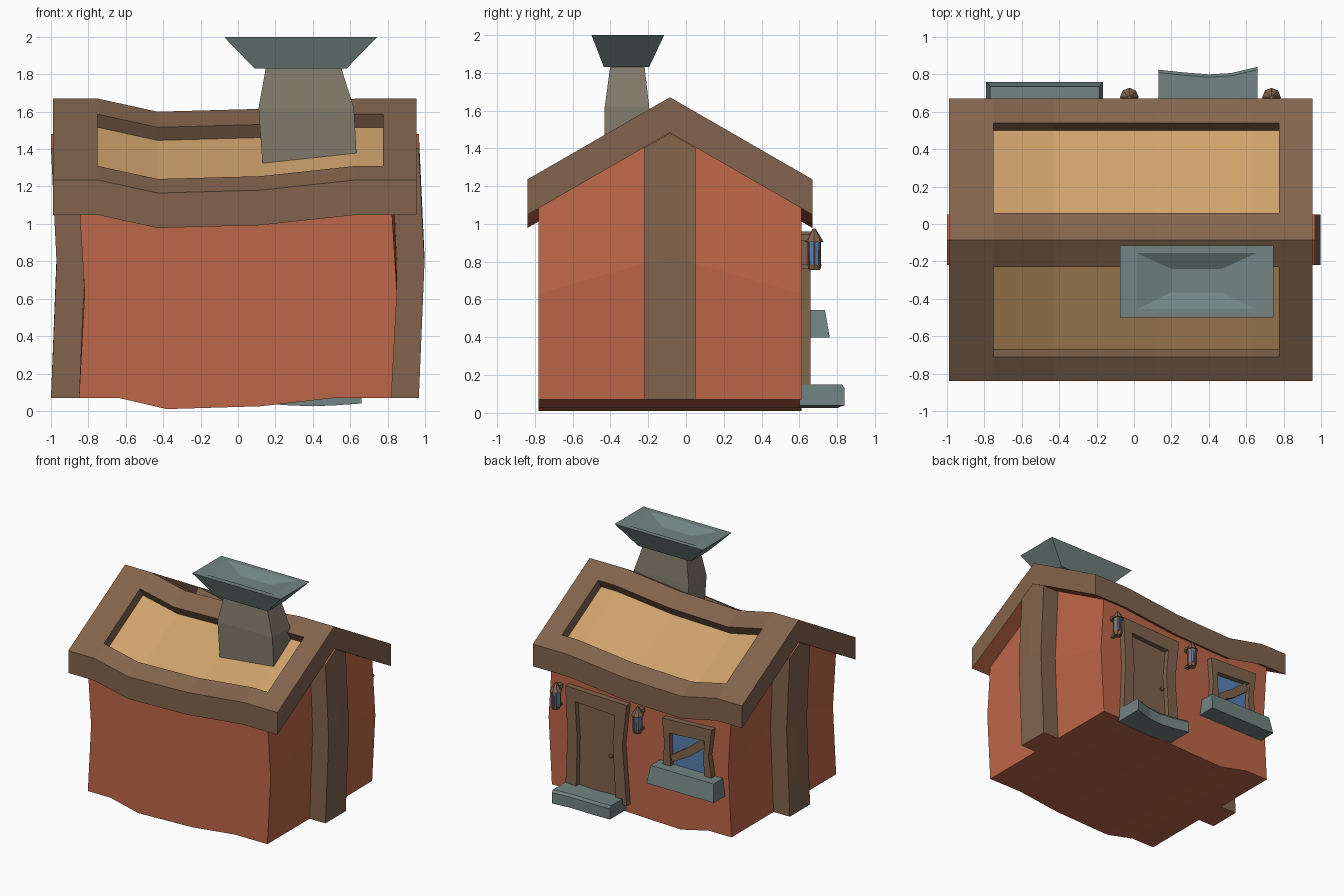
import bpy, bmesh, math
from mathutils import Vector

cube = bpy.data.objects.get("Cube")
if cube:
    bpy.data.objects.remove(cube, do_unlink=True)


def material(name, rgb):
    lin = [((c / 255 + 0.055) / 1.055) ** 2.4 for c in rgb] + [1]
    m = bpy.data.materials.new(name)
    m.use_nodes = True
    m.diffuse_color = lin
    m.node_tree.nodes["Principled BSDF"].inputs["Base Color"].default_value = lin
    return m


RED = material("red_plaster", (190, 103, 72))
WOOD = material("brown_wood", (130, 100, 77))
STRAW = material("straw_roof", (207, 162, 107))
STONE = material("blue_grey_stone", (114, 132, 130))
BRICK = material("grey_brown_stone", (129, 122, 107))
GLASS = material("blue_glass", (88, 130, 180))

RIDGE_Y, SLOPE = -0.085, 0.576


def finish(name, bm, mats, rule=None):
    bmesh.ops.remove_doubles(bm, verts=bm.verts, dist=1e-5)
    bmesh.ops.recalc_face_normals(bm, faces=bm.faces)
    bm.normal_update()
    if rule:
        for f in bm.faces:
            f.material_index = rule(f)
    me = bpy.data.meshes.new(name)
    bm.to_mesh(me)
    bm.free()
    for m in mats:
        me.materials.append(m)
    ob = bpy.data.objects.new(name, me)
    bpy.context.collection.objects.link(ob)
    return ob


def quad(bm, *pts):
    return bm.faces.new([bm.verts.new(p) for p in pts])


def loft(name, rings, mat, capped=True):
    """Skin a row of equal rings; an uncapped loft joins its last ring to its first."""
    bm = bmesh.new()
    pairs = list(zip(rings, rings[1:])) + ([] if capped else [(rings[-1], rings[0])])
    for a, b in pairs:
        for i in range(len(a)):
            j = (i + 1) % len(a)
            quad(bm, a[i], a[j], b[j], b[i])
    if capped:
        quad(bm, *rings[0])
        quad(bm, *rings[-1])
    return finish(name, bm, [mat])


def rect(x0, x1, y0, y1, z):
    return [(x0, y0, z), (x1, y0, z), (x1, y1, z), (x0, y1, z)]


def plate(name, pts, y0, y1, mat):
    return loft(name, [[(x, y, z) for x, z in pts] for y in (y0, y1)], mat)


def frame(name, outer, inner, y0, y1, mat):
    rings = [[(x, y, z) for x, z in p]
             for p, y in ((outer, y0), (outer, y1), (inner, y1), (inner, y0))]
    return loft(name, rings, mat, capped=False)


# Gabled blocks: the walls and the two end beams share one bent section
def gabled(name, sections, y0, y1, mats, rise=0.0, rule=None):
    bm = bmesh.new()
    grids = []
    for x, dz in sections:
        cols = []
        for y in (y0, RIDGE_Y, y1):
            d = abs(y - RIDGE_Y)
            cols.append([(x, y, 0.07 + dz),
                         (x + 0.03, y, 0.83 - 0.288 * d + dz),
                         (x, y, 1.48 - SLOPE * d + dz + rise)])
        grids.append(cols)
    for g in (grids[0], grids[-1]):
        for c in range(2):
            for r in range(2):
                quad(bm, g[c][r], g[c + 1][r], g[c + 1][r + 1], g[c][r + 1])
    for a, b in zip(grids, grids[1:]):
        for r in range(2):
            for c in (0, 2):
                quad(bm, a[c][r], b[c][r], b[c][r + 1], a[c][r + 1])
        for c in range(2):
            for r in (0, 2):
                quad(bm, a[c][r], b[c][r], b[c + 1][r], a[c + 1][r])
    return finish(name, bm, mats, rule)


gabled("walls", [(-0.85, 0), (-0.64, 0), (-0.38, -0.06), (0.12, -0.045),
                 (0.52, 0), (0.82, 0)], -0.78, 0.61, [RED], rise=0.03)
for side, xa, xb in (("right", -1.0, -0.83), ("left", 0.80, 0.967)):
    gabled(side + "_end_beam", [(xa, 0), (xb, 0)], -0.22, 0.05, [WOOD, RED],
           rule=lambda f: int(abs(f.normal.z) > 0.5))

# Sagging roof with a sunken straw panel in each slope
ROOF = [(-0.99, 0), (-0.75, 0), (-0.43, -0.07), (0.12, -0.055),
        (0.63, 0), (0.775, 0), (0.955, 0)]
bm = bmesh.new()
for s in (-1, 1):
    def top(k, d):
        x, dz = ROOF[k]
        return Vector((x, RIDGE_Y + s * d, 1.67 - SLOPE * d + dz))

    sink = Vector((0, -s * 0.04, -0.07))
    under = Vector((0, 0, -0.187))
    stops = (0, 0.145, 0.625, 0.755)
    last = len(ROOF) - 1
    for k in range(last):
        for i in range(3):
            a, b = stops[i], stops[i + 1]
            p = [top(k, a), top(k + 1, a), top(k + 1, b), top(k, b)]
            if i == 1 and 0 < k < last - 1:
                quad(bm, *[v + sink for v in p]).material_index = 1
                edges = [(p[0], p[1]), (p[2], p[3])]
                edges += [(p[0], p[3])] if k == 1 else []
                edges += [(p[1], p[2])] if k == last - 2 else []
                for u, v in edges:
                    quad(bm, u, v, v + sink, u + sink)
            else:
                quad(bm, *p)
            quad(bm, *[v + under for v in p]).material_index = 2
        e, f = top(k, stops[3]), top(k + 1, stops[3])
        quad(bm, e, f, f + under, e + under)
    for k in (0, last):
        for a, b in zip(stops, stops[1:]):
            quad(bm, top(k, a), top(k, b), top(k, b) + under, top(k, a) + under)
finish("roof", bm, [WOOD, STRAW, RED])

# Chimney and its flared, hollowed cap
loft("chimney", [rect(0.135, 0.64, -0.43, -0.17, 1.26), rect(0.11, 0.62, -0.43, -0.195, 1.62),
                 rect(0.15, 0.55, -0.40, -0.22, 1.84)], BRICK)
loft("chimney_cap", [rect(0.09, 0.58, -0.435, -0.195, 1.83), rect(-0.075, 0.745, -0.5, -0.115, 2.0),
                     rect(0.015, 0.655, -0.455, -0.155, 2.0), rect(0.2, 0.47, -0.365, -0.24, 1.95)], STONE)

# Door, crooked frame, knob and worn step on the back wall
frame("door_frame",
      [(0.66, 0.1), (0.64, 0.55), (0.66, 0.96), (0.09, 0.945), (0.13, 0.6), (0.09, 0.1)],
      [(0.56, 0.1), (0.55, 0.55), (0.57, 0.85), (0.2, 0.83), (0.22, 0.6), (0.19, 0.1)],
      0.6, 0.66, WOOD)
plate("door", [(0.58, 0.1), (0.58, 0.86), (0.18, 0.84), (0.18, 0.1)], 0.6, 0.618, WOOD)
bm = bmesh.new()
bmesh.ops.create_icosphere(bm, subdivisions=1, radius=0.02)
bmesh.ops.translate(bm, verts=bm.verts, vec=(0.25, 0.642, 0.47))
finish("door_knob", bm, [RED])
loft("door_step", [[(x, 0.6, 0.04 + d), (x, y, 0.04 + d), (x, y, 0.13 + d), (x, y - 0.015, 0.15 + d),
                    (x, 0.6, 0.15 + d)]
                   for x, y, d in ((0.13, 0.825, 0), (0.27, 0.81, -0.01), (0.4, 0.8, -0.015),
                                   (0.52, 0.807, -0.01), (0.66, 0.84, 0))], STONE)

# Window with crooked frame, slanting bar and sill
frame("window_frame",
      [(-0.24, 0.48), (-0.26, 0.72), (-0.24, 0.93), (-0.70, 0.95), (-0.67, 0.72), (-0.71, 0.48)],
      [(-0.32, 0.52), (-0.31, 0.68), (-0.305, 0.82), (-0.635, 0.84), (-0.62, 0.68), (-0.64, 0.52)],
      0.6, 0.66, WOOD)
plate("window_glass", [(-0.28, 0.5), (-0.28, 0.85), (-0.65, 0.86), (-0.65, 0.5)], 0.6, 0.618, GLASS)
plate("window_bar", [(-0.31, 0.57), (-0.31, 0.63), (-0.46, 0.73), (-0.6, 0.84),
                     (-0.635, 0.78), (-0.48, 0.66)], 0.61, 0.645, WOOD)
loft("window_sill", [rect(-0.79, -0.165, 0.6, 0.76, 0.40), rect(-0.787, -0.168, 0.6, 0.757, 0.42),
                     rect(-0.77, -0.185, 0.6, 0.735, 0.545)], STONE)


# Wall lanterns: glass core, posts, pointed roof, base and bracket
def cone(bm, r1, r2, z0, z1, x, y, sides=8):
    v = bmesh.ops.create_cone(bm, cap_ends=True, segments=sides, radius1=r1, radius2=r2,
                              depth=z1 - z0)["verts"]
    bmesh.ops.translate(bm, verts=v, vec=(x, y, (z0 + z1) / 2))


for side, x in (("right", -0.025), ("left", 0.735)):
    y = 0.678
    bm = bmesh.new()
    cone(bm, 0.032, 0.036, 0.78, 0.91, x, y)
    finish(side + "_lantern_glass", bm, [GLASS])
    bm = bmesh.new()
    cone(bm, 0.03, 0.04, 0.755, 0.785, x, y)
    cone(bm, 0.05, 0.008, 0.905, 0.975, x, y)
    for k in range(6):
        a = k * math.pi / 3
        cone(bm, 0.007, 0.007, 0.78, 0.91, x + 0.035 * math.cos(a), y + 0.035 * math.sin(a), 4)
    finish(side + "_lantern_frame", bm, [WOOD])
    loft(side + "_lantern_bracket", [rect(x - 0.02, x + 0.02, 0.6, 0.66, z) for z in (0.91, 0.945)], WOOD)
    loft(side + "_lantern_foot", [rect(x - 0.015, x + 0.015, 0.6, 0.66, z) for z in (0.765, 0.785)], WOOD)
